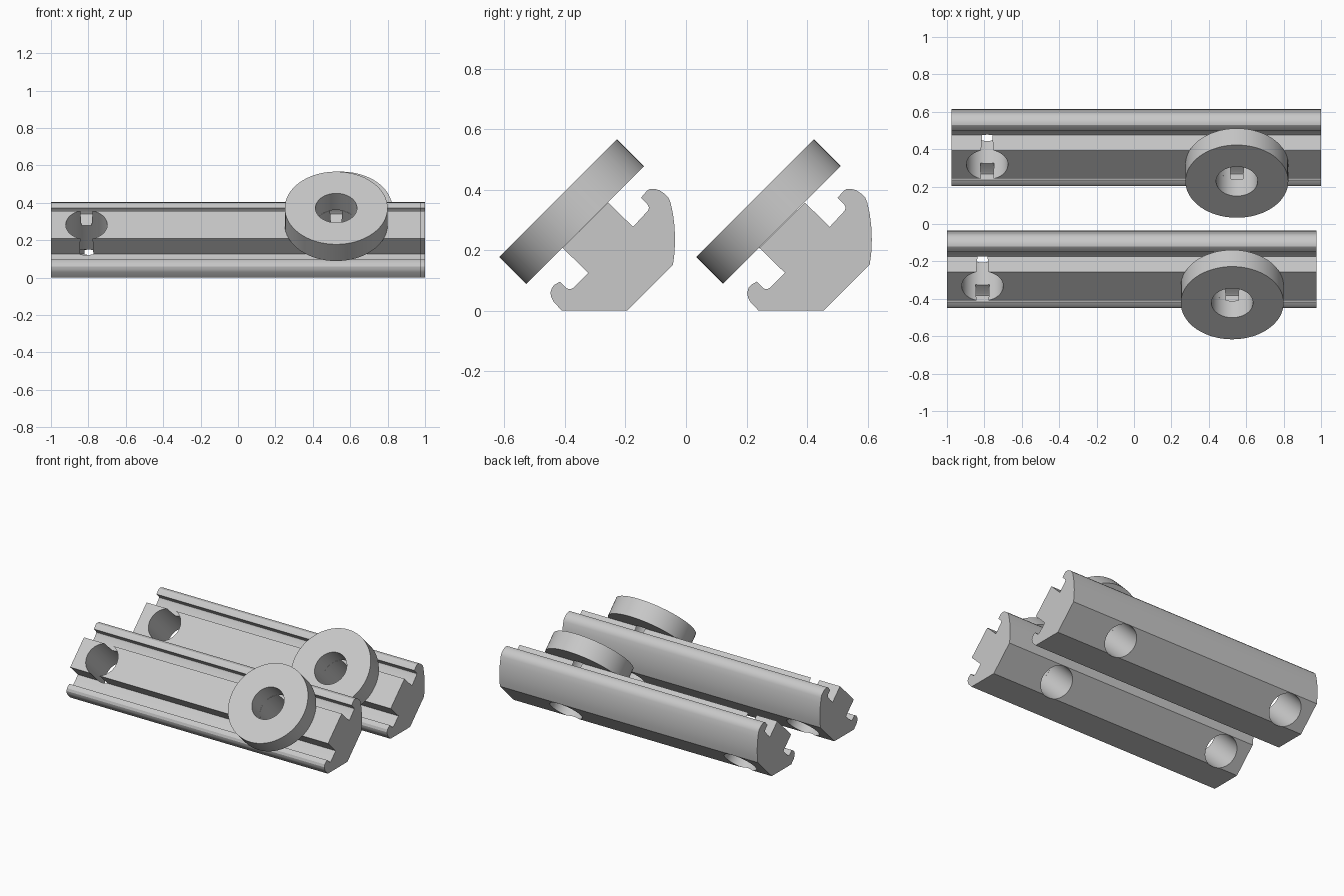
import bpy, bmesh, math
from mathutils import Matrix, Vector

if "Cube" in bpy.data.objects:
    bpy.data.objects.remove(bpy.data.objects["Cube"])

grey = bpy.data.materials.new("light_grey")
grey.diffuse_color = (0.58, 0.58, 0.58, 1)
grey.use_nodes = True
grey.node_tree.nodes["Principled BSDF"].inputs["Base Color"].default_value = grey.diffuse_color

AXIS = Vector((0, -1, 1)).normalized()      # direction the slotted face looks
FACE = Vector((0, -0.333, 0.283))           # middle of the slotted face (y, z)
HOLE_R = 0.111

# rail cross-section in (y, z)
PROFILE = [
    (-0.41, 0), (-0.195, 0), (-0.043, 0.152),                               # base and sloped back
    (-0.038, 0.19), (-0.036, 0.235), (-0.038, 0.28), (-0.043, 0.32), (-0.051, 0.357),
    (-0.058, 0.374), (-0.071, 0.387), (-0.088, 0.398), (-0.106, 0.403),     # upper hook
    (-0.12, 0.402), (-0.13, 0.395), (-0.149, 0.373), (-0.127, 0.351),
    (-0.122, 0.341), (-0.126, 0.33), (-0.175, 0.277),
    (-0.257, 0.357), (-0.408, 0.208),                                       # slotted face
    (-0.323, 0.125), (-0.372, 0.076), (-0.382, 0.071), (-0.393, 0.073),     # lower hook
    (-0.416, 0.096), (-0.434, 0.086), (-0.443, 0.076), (-0.448, 0.059),
    (-0.445, 0.044), (-0.438, 0.03),
]


def add_object(name, bm):
    bmesh.ops.recalc_face_normals(bm, faces=bm.faces)
    mesh = bpy.data.meshes.new(name)
    bm.to_mesh(mesh)
    bm.free()
    mesh.materials.append(grey)
    ob = bpy.data.objects.new(name, mesh)
    bpy.context.collection.objects.link(ob)
    return ob


def select(ob):
    bpy.ops.object.select_all(action='DESELECT')
    ob.select_set(True)
    bpy.context.view_layer.objects.active = ob


def smooth(ob):
    select(ob)
    bpy.ops.object.shade_smooth_by_angle(angle=math.radians(25))


def make_rail(name, x0, x1, dy):
    bm = bmesh.new()
    end = bm.faces.new([bm.verts.new((x0, y + dy, z)) for y, z in PROFILE])
    out = bmesh.ops.extrude_face_region(bm, geom=[end])
    bmesh.ops.translate(bm, vec=(x1 - x0, 0, 0),
                        verts=[g for g in out["geom"] if isinstance(g, bmesh.types.BMVert)])
    return add_object(name, bm)


def drill(rail, x, dy):
    bm = bmesh.new()
    place = Matrix.Translation(FACE + Vector((x, dy, 0))) @ Matrix.Rotation(math.radians(45), 4, 'X')
    bmesh.ops.create_cone(bm, cap_ends=True, segments=64, radius1=HOLE_R, radius2=HOLE_R,
                          depth=1.2, matrix=place)
    cutter = add_object("hole_cutter", bm)
    cutter.hide_render = True
    mod = rail.modifiers.new("hole", 'BOOLEAN')
    mod.operation, mod.solver, mod.object = 'DIFFERENCE', 'EXACT', cutter
    select(rail)
    bpy.ops.object.modifier_apply(modifier=mod.name)
    bpy.data.objects.remove(cutter)


def make_washer(name, x, dy, radius=0.275, thick=0.126, seg=64):
    bm = bmesh.new()
    section = [(HOLE_R, 0), (radius, 0), (radius, thick), (HOLE_R, thick)]
    rings = [[bm.verts.new((r * math.cos(a), r * math.sin(a), h)) for r, h in section]
             for a in (2 * math.pi * i / seg for i in range(seg))]
    for i in range(seg):
        a, b = rings[i], rings[(i + 1) % seg]
        for j in range(4):
            k = (j + 1) % 4
            bm.faces.new((a[j], b[j], b[k], a[k]))
    bm.transform(Matrix.Translation(FACE + Vector((x, dy, 0)))
                 @ Matrix.Rotation(math.radians(45), 4, 'X'))
    return add_object(name, bm)


# two identical rails, the rear one shifted slightly sideways
for label, dx, dy in (("front", 0, 0), ("rear", 0.025, 0.65)):
    rail = make_rail(label + "_rail", -1 + dx, 0.975 + dx, dy)
    for hx in (-0.81, 0.525):
        drill(rail, hx + dx, dy)
    smooth(rail)
    smooth(make_washer(label + "_washer", 0.525 + dx, dy))
